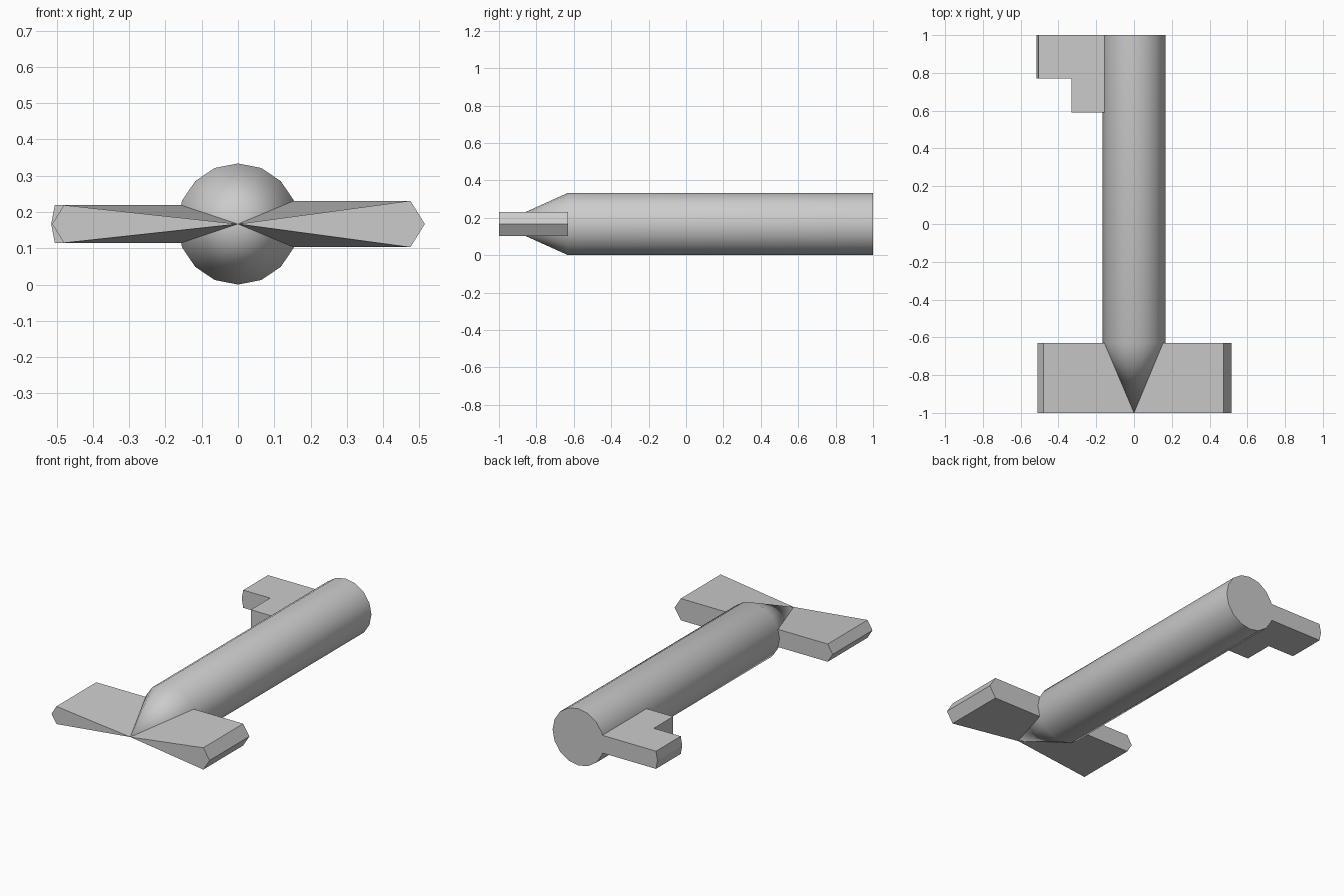
import bpy
import bmesh
from math import sin, cos, pi, radians

cube = bpy.data.objects.get("Cube")
if cube:
    bpy.data.objects.remove(cube, do_unlink=True)

# One plain grey for the whole model
GREY = (0.6, 0.6, 0.6, 1)
grey = bpy.data.materials.new("plain grey")
grey.use_nodes = True
grey.diffuse_color = GREY
grey.node_tree.nodes["Principled BSDF"].inputs["Base Color"].default_value = GREY

SIDES = 16
R = 0.167            # shaft radius, also the height of its axis
FRONT, SHOULDER, BACK = -1.0, -0.63, 1.0


def loft(name, rings, smooth=False):
    """Skin a closed solid through rings of equal point count."""
    bm = bmesh.new()
    rows = [[bm.verts.new(p) for p in ring] for ring in rings]
    count = len(rows[0])
    for a, b in zip(rows, rows[1:]):
        for i in range(count):
            j = (i + 1) % count
            bm.faces.new((a[i], a[j], b[j], b[i]))
    bm.faces.new(rows[0])
    bm.faces.new(rows[-1])
    bmesh.ops.remove_doubles(bm, verts=bm.verts, dist=0.0001)
    bmesh.ops.recalc_face_normals(bm, faces=bm.faces)
    mesh = bpy.data.meshes.new(name)
    bm.to_mesh(mesh)
    bm.free()
    mesh.materials.append(grey)
    obj = bpy.data.objects.new(name, mesh)
    bpy.context.collection.objects.link(obj)
    if smooth:
        bpy.ops.object.select_all(action="DESELECT")
        obj.select_set(True)
        bpy.context.view_layer.objects.active = obj
        bpy.ops.object.shade_smooth_by_angle(angle=radians(30))
    return obj


def circle(radius, y):
    angles = [2 * pi * i / SIDES for i in range(SIDES)]
    return [(radius * cos(a), y, R + radius * sin(a)) for a in angles]


# Round shaft with a pointed end
loft("shaft", [circle(0, FRONT), circle(R, SHOULDER), circle(R, BACK)], smooth=True)


def wing(name, side, inner, edge, outer, half):
    """Flat wing that narrows to the point of the shaft."""
    def ring(y, root_x, root_half):
        profile = [(root_x, root_half), (edge, half), (outer, 0),
                   (edge, -half), (root_x, -root_half)]
        return [(side * x, y, R + h) for x, h in profile]
    loft(name, [ring(FRONT, 0, 0), ring(SHOULDER, inner, half)])


wing("left_wing", 1, 0.154, 0.475, 0.515, 0.064)
wing("right_wing", -1, 0.157, 0.48, 0.512, 0.052)


# Stepped tab at the rear, with a shallow ridge along its outer end
def tab_outline(outer, z):
    points = [(-0.15, 0.59), (-0.33, 0.59), (-0.33, 0.77),
              (outer, 0.77), (outer, BACK), (-0.15, BACK)]
    return [(x, y, z) for x, y in points]


loft("rear_tab", [tab_outline(-0.505, R - 0.052),
                  tab_outline(-0.515, R),
                  tab_outline(-0.505, R + 0.052)])
